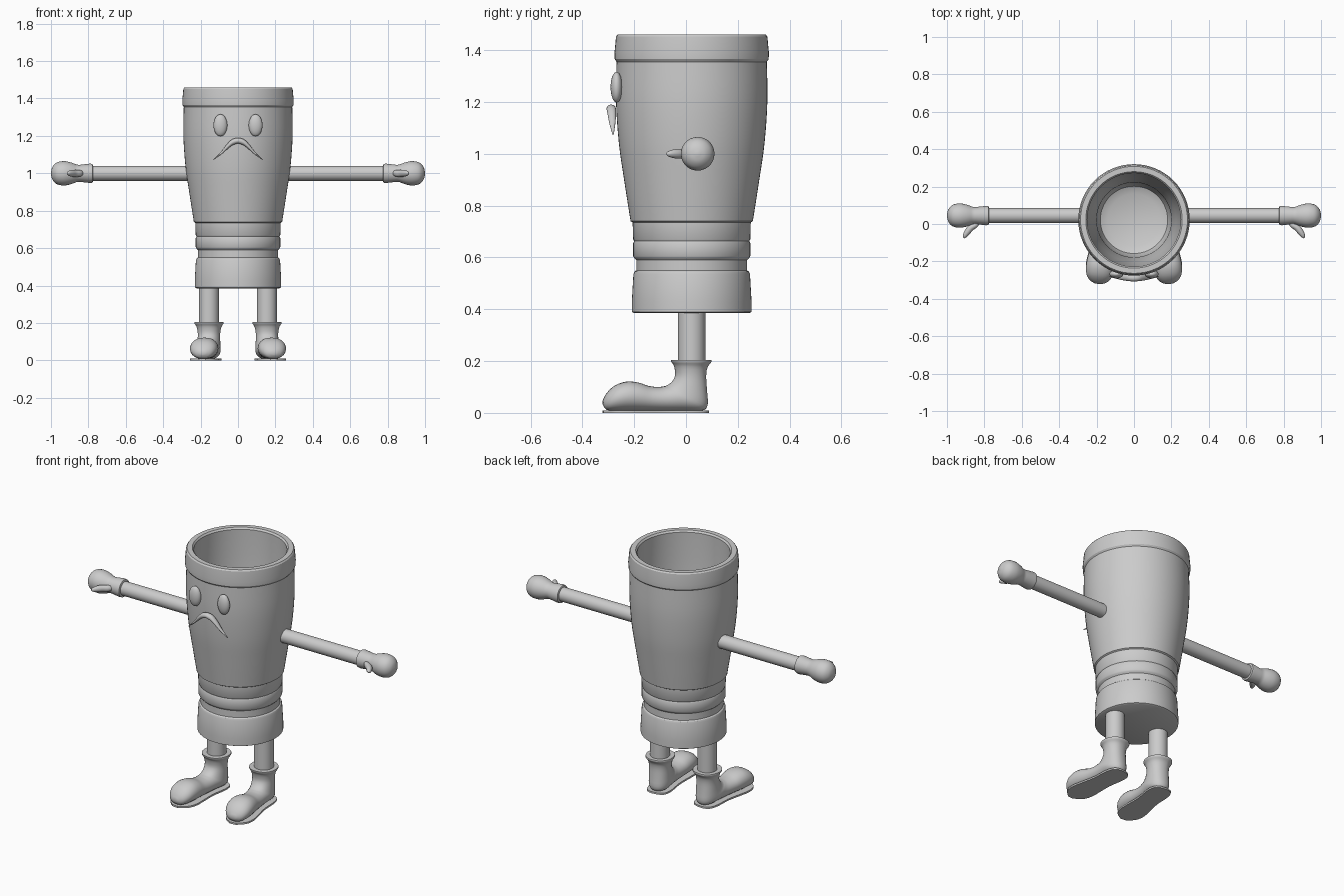
import bpy, bmesh, math
from mathutils import Vector

cube = bpy.data.objects.get("Cube")
if cube:
    bpy.data.objects.remove(cube, do_unlink=True)

grey = bpy.data.materials.new("plain grey")
grey.use_nodes = True
grey.diffuse_color = (0.6, 0.6, 0.6, 1)
grey.node_tree.nodes["Principled BSDF"].inputs["Base Color"].default_value = (0.6, 0.6, 0.6, 1)

CUP_Y = 0.022
ARM_Y = 0.045
ARM_Z = 1.0


def finish(bm, name, angle=35):
    bmesh.ops.recalc_face_normals(bm, faces=bm.faces)
    mesh = bpy.data.meshes.new(name)
    bm.to_mesh(mesh)
    bm.free()
    mesh.materials.append(grey)
    ob = bpy.data.objects.new(name, mesh)
    bpy.context.collection.objects.link(ob)
    bpy.ops.object.select_all(action='DESELECT')
    ob.select_set(True)
    bpy.context.view_layer.objects.active = ob
    bpy.ops.object.shade_smooth_by_angle(angle=math.radians(angle))
    return ob


def loft(rings, name, angle=35):
    """Skin a list of equal-length point rings and cap both ends."""
    bm = bmesh.new()
    rows = [[bm.verts.new(p) for p in ring] for ring in rings]
    n = len(rows[0])
    for a, b in zip(rows, rows[1:]):
        for i in range(n):
            j = (i + 1) % n
            bm.faces.new((a[i], a[j], b[j], b[i]))
    bm.faces.new(rows[0])
    bm.faces.new(rows[-1])
    return finish(bm, name, angle)


def circle(centre, u, v, n):
    """Ellipse with half axes u and v."""
    c, u, v = Vector(centre), Vector(u), Vector(v)
    return [c + u * math.cos(t) + v * math.sin(t)
            for t in (2 * math.pi * i / n for i in range(n))]


def smooth_rows(rows, steps=4):
    """Catmull-Rom resampling of rows of numbers."""
    out = []
    for k in range(len(rows) - 1):
        p = [rows[max(k - 1, 0)], rows[k], rows[k + 1], rows[min(k + 2, len(rows) - 1)]]
        for s in range(steps):
            t = s / steps
            out.append([0.5 * (2 * b + (c - a) * t + (2 * a - 5 * b + 4 * c - d) * t * t
                               + (3 * b - a - 3 * c + d) * t ** 3) for a, b, c, d in zip(*p)])
    return out + [list(rows[-1])]


# Hollow cup: (radius, height) profile, outside upward then down the inside
belly = smooth_rows([(0.236, 0.74), (0.261, 0.9), (0.281, 1.04), (0.292, 1.2), (0.290, 1.355)])
cup_profile = [(0.222, 0.385), (0.231, 0.39), (0.231, 0.43), (0.225, 0.535), (0.221, 0.545),
               (0.214, 0.55), (0.214, 0.59), (0.222, 0.598), (0.226, 0.605), (0.226, 0.655),
               (0.222, 0.663), (0.226, 0.67), (0.228, 0.735)] + belly + [
               (0.297, 1.365), (0.298, 1.39), (0.292, 1.452), (0.286, 1.46), (0.258, 1.46),
               (0.25, 1.45), (0.252, 1.3), (0.245, 1.1), (0.225, 0.9), (0.2, 0.74),
               (0.195, 0.5), (0.18, 0.46), (0.14, 0.44)]
loft([circle((0, CUP_Y, z), (r, 0, 0), (0, r, 0), 64) for r, z in cup_profile], "cup_body", 30)

# Frowning mouth: (x, top, bottom, half depth) mirrored about the middle
half = [(0, 1.19, 1.16, 0.018), (0.03, 1.183, 1.15, 0.018), (0.06, 1.155, 1.126, 0.015),
        (0.09, 1.116, 1.1, 0.01), (0.13, 1.075, 1.072, 0.002)]
half = smooth_rows(half, 3)
mouth = [(-x, a, b, d) for x, a, b, d in reversed(half[1:])] + half
loft([circle((x, -0.289 + abs(x) * 0.06, (a + b) / 2), (0, d, 0), (0, 0, (a - b) / 2), 12)
      for x, a, b, d in mouth], "mouth", 60)

# Boot: each row is back point (y, z), front point (y, z), half width
boot_rows = [(0.098, 0.205, -0.058, 0.205, 0.077), (0.098, 0.196, -0.056, 0.196, 0.077),
             (0.083, 0.175, -0.046, 0.18, 0.066), (0.078, 0.14, -0.042, 0.145, 0.060),
             (0.082, 0.08, -0.055, 0.12, 0.061), (0.084, 0.03, -0.075, 0.106, 0.063),
             (0.06, 0.008, -0.09, 0.102, 0.064), (-0.03, 0.008, -0.11, 0.1, 0.060),
             (-0.12, 0.008, -0.145, 0.104, 0.063), (-0.18, 0.008, -0.185, 0.117, 0.071),
             (-0.23, 0.008, -0.23, 0.121, 0.075), (-0.275, 0.008, -0.275, 0.106, 0.069),
             (-0.308, 0.012, -0.306, 0.078, 0.048), (-0.322, 0.03, -0.322, 0.05, 0.016)]
# Sole: (y, half width)
sole_rows = smooth_rows([(0.087, 0.02), (0.07, 0.053), (0.02, 0.067), (-0.08, 0.063),
                         (-0.16, 0.071), (-0.23, 0.077), (-0.285, 0.062), (-0.322, 0.018)])


def boot_ring(yb, zb, yf, zf, w):
    """Rounded section between a back/bottom point and a front/top point."""
    b, f = Vector((0, yb, zb)), Vector((0, yf, zf))
    pts = []
    for i in range(28):
        t = 2 * math.pi * i / 28
        c, s = math.cos(t), math.sin(t)
        p = (b + f) / 2 + (f - b) / 2 * c
        p.x = w * math.copysign(abs(s) ** 0.85, s)
        p.z = max(p.z, 0.006)
        pts.append(p)
    return pts


def hand_ring(side, x, r):
    return circle((side * x, ARM_Y, ARM_Z), (0, r, 0), (0, 0, r), 28)


hand_profile = [(0.775, 0.041), (0.778, 0.05), (0.79, 0.052), (0.85, 0.045), (0.862, 0.047)]
hand_profile += smooth_rows([(0.866, 0.048), (0.90, 0.06), (0.935, 0.065), (0.97, 0.057),
                             (0.992, 0.034), (1.0, 0.006)])
thumb_path = smooth_rows([(0.83, 0.02, 0.012), (0.85, -0.006, 0.018), (0.875, -0.023, 0.019),
                          (0.893, -0.046, 0.017), (0.906, -0.066, 0.011), (0.91, -0.075, 0.003)], 3)

for side, label in ((1, "left"), (-1, "right")):
    # Eye
    bm = bmesh.new()
    bmesh.ops.create_uvsphere(bm, u_segments=28, v_segments=16, radius=1)
    for v in bm.verts:
        v.co = Vector((side * 0.094 + v.co.x * 0.037, -0.268 + v.co.y * 0.023,
                       1.257 + v.co.z * 0.059))
    finish(bm, label + "_eye", 60)

    # Arm, mitten and thumb
    loft([hand_ring(side, x, 0.04) for x in (0.24, 0.8)], label + "_arm")
    loft([hand_ring(side, x, r) for x, r in hand_profile], label + "_mitten", 45)
    loft([circle((side * x, y, ARM_Z), (side * r * 0.8, r * 0.5, 0), (0, 0, r), 16)
          for x, y, r in thumb_path], label + "_thumb", 60)

    # Leg
    loft([circle((side * 0.155, CUP_Y, z), (0.053, 0, 0), (0, 0.053, 0), 32)
          for z in (0.15, 0.4)], label + "_leg")

    # Boot and sole, toes turned outward
    boot = loft([boot_ring(*row) for row in smooth_rows(boot_rows, 3)], label + "_boot", 50)
    outline = [(w, y) for y, w in sole_rows] + [(-w, y) for y, w in reversed(sole_rows)]
    sole = loft([[(x, y, z) for x, y in outline] for z in (0, 0.01)], label + "_sole")
    for part in (boot, sole):
        part.location = (side * 0.157, 0, 0)
        part.rotation_euler.z = side * math.radians(6)
